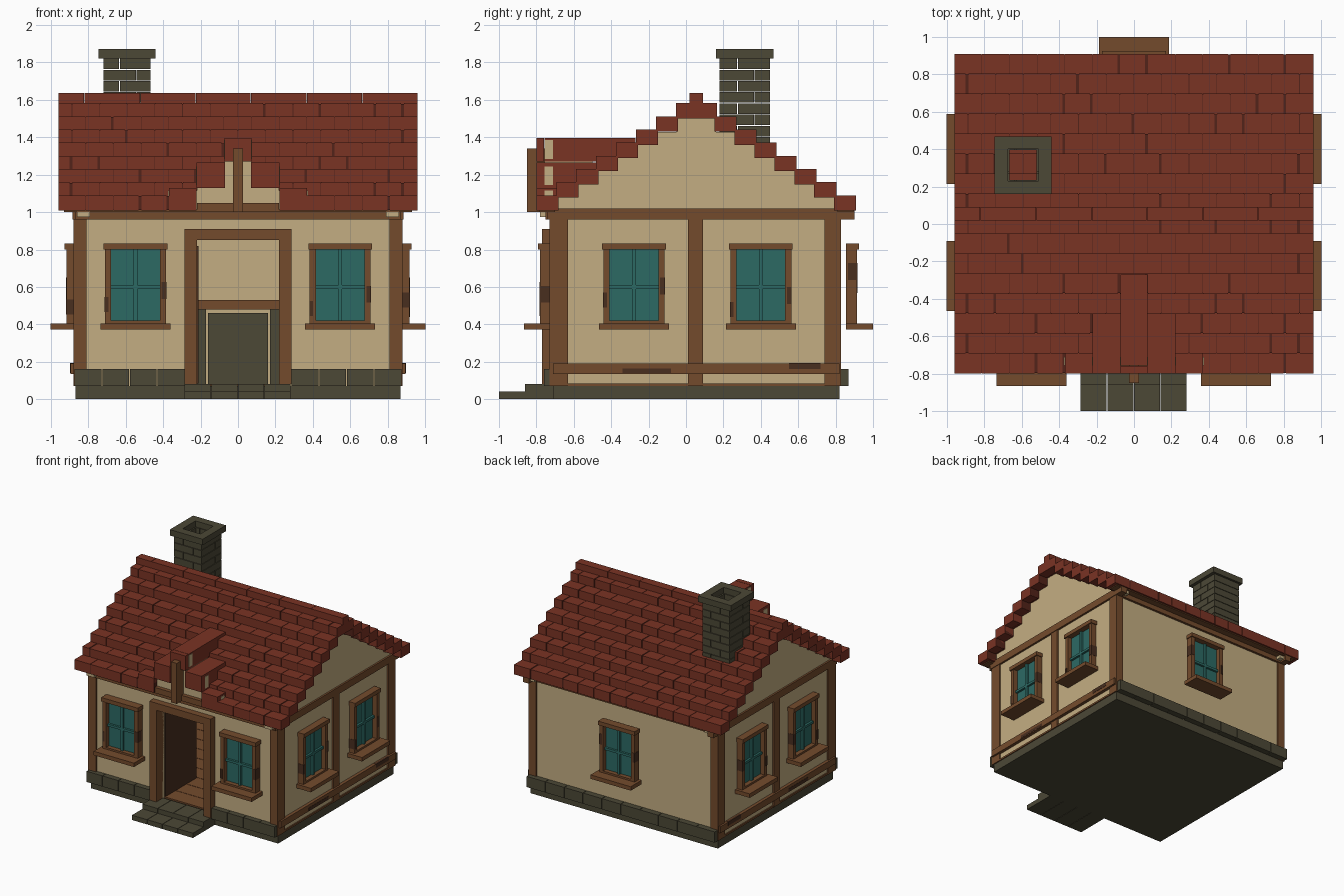
import bpy, bmesh, random

if "Cube" in bpy.data.objects:
    bpy.data.objects.remove(bpy.data.objects["Cube"])
random.seed(4)

def material(name, r, g, b):
    lin = lambda c: ((c / 255 + 0.055) / 1.055) ** 2.4
    m = bpy.data.materials.new(name)
    m.diffuse_color = (lin(r), lin(g), lin(b), 1)
    m.use_nodes = True
    m.node_tree.nodes["Principled BSDF"].inputs["Base Color"].default_value = m.diffuse_color
    return m

RED = material("red_tile", 122, 51, 36)
DARKRED = material("dark_tile_joint", 82, 35, 25)
CREAM = material("cream_plaster", 196, 174, 130)
WOOD = material("brown_wood", 116, 75, 44)
DARKWOOD = material("dark_wood", 72, 46, 31)
STONE = material("grey_stone", 76, 72, 54)
GLASS = material("teal_glass", 44, 106, 100)

QUADS = [(0, 2, 3, 1), (4, 5, 7, 6), (0, 1, 5, 4), (2, 6, 7, 3), (0, 4, 6, 2), (1, 3, 7, 5)]

def part(name, mat, boxes):
    """One object made of boxes (x0, x1, y0, y1, z0, z1)."""
    bm = bmesh.new()
    for x0, x1, y0, y1, z0, z1 in boxes:
        xs, ys, zs = sorted((x0, x1)), sorted((y0, y1)), sorted((z0, z1))
        v = [bm.verts.new((x, y, z)) for x in xs for y in ys for z in zs]
        for q in QUADS:
            bm.faces.new([v[i] for i in q])
    bmesh.ops.recalc_face_normals(bm, faces=bm.faces)
    me = bpy.data.meshes.new(name)
    bm.to_mesh(me)
    bm.free()
    me.materials.append(mat)
    ob = bpy.data.objects.new(name, me)
    bpy.context.collection.objects.link(ob)
    return ob

def mirror(boxes):
    return boxes + [(-b[1], -b[0]) + b[2:] for b in boxes]

# ---- stone base, courses and steps
part("foundation", STONE, [(-.87, .87, -.71, .82, 0, .07)])
course = []
n = 4
for i in range(n):
    a, b = .287 + i * .59 / n, .287 + (i + 1) * .59 / n - .004
    course += mirror([(a, b, -.76, -.69, .07, .16)])
for i in range(10):
    a = -.875 + i * .175
    course.append((a, a + .171, .80, .87, .07, .16))
part("stone_course", STONE, course)
steps = []
for i in range(4):
    a = -.285 + i * .1425
    steps += [(a, a + .139, -1, -.86, 0, .04), (a, a + .139, -.86, -.68, 0, .08)]
part("front_steps", STONE, steps)

# ---- plaster walls with door opening
part("walls", CREAM,
     mirror([(.83, .868, -.70, .81, .07, 1.0), (.22, .85, -.715, -.66, .07, 1.0)]) +
     [(-.22, .22, -.715, -.66, .85, 1.0), (-.85, .85, .77, .82, .07, 1.0)])

# ---- interior floor, hearth and open door
part("floor_planks", WOOD, [(-.83, .83, -.66 + i * .143, -.521 + i * .143, .06, .082)
                            for i in range(10)])
part("hearth", STONE, [(-.22, -.17, .58, .77, .08, .48), (.17, .22, .58, .77, .08, .48),
                       (-.16, .16, .6, .77, .08, .46)])
part("mantel", WOOD, [(-.24, .24, .55, .77, .48, .53)])
part("open_door", DARKWOOD, [(-.245, -.212, -.66, -.25, .085, .82)])

# ---- timber frame
part("posts", WOOD, mirror([
    (.81, .88, -.73, -.63, .07, .97), (.81, .88, .74, .83, .07, .97),
    (.83, .88, .01, .09, .07, .97)]))
part("side_beams", WOOD, mirror([
    (.83, .885, -.74, .90, .96, 1.02), (.85, .895, -.71, .82, .135, .19),
    (.85, .878, -.71, .82, .07, .085)]))
part("eave_beams", WOOD, [(-.87, .87, -.75, -.69, .96, 1.0), (-.87, .87, .80, .84, .96, 1.0),
                          (-.93, .93, -.785, -.70, 1.0, 1.015),
                          (-.93, .93, .81, .895, 1.0, 1.015)])
part("beam_ends", CREAM, mirror([(.79, .86, -.78, -.74, .975, 1.0),
                                 (.79, .86, .83, .88, .975, 1.0)]))
part("beam_stains", DARKWOOD, mirror([(.88, .897, -.34, -.08, .14, .165),
                                      (.88, .897, .55, .72, .16, .192)]))

# ---- door frame
part("door_frame", WOOD, mirror([(.22, .285, -.77, -.66, .08, .85)]) +
     [(-.285, .285, -.77, -.66, .85, .91)])

# ---- windows
def window(name, side, c, wall):
    """side: which wall; c: centre along it; wall: plane behind the frame."""
    def place(u0, u1, d0, d1, z0, z1):
        d0, d1 = wall + d0, wall + d1
        if side == "front":
            return (c + u0, c + u1, -d1, -d0, z0, z1)
        if side == "back":
            return (c + u0, c + u1, d0, d1, z0, z1)
        s = 1 if side == "right" else -1
        return (s * d0, s * d1, c + u0, c + u1, z0, z1)
    part(name + "_frame", WOOD, [place(*b) for b in (
        (-.17, .17, -.01, .06, .80, .833), (-.163, -.13, -.01, .05, .40, .80),
        (.13, .163, -.01, .05, .40, .80), (-.163, .163, -.01, .05, .40, .42))])
    part(name + "_sill", WOOD, [place(-.187, .187, -.01, .135, .372, .405)])
    part(name + "_glass", GLASS, [place(*b) for b in (
        (-.132, .132, -.005, .012, .415, .80), (-.01, .01, .0, .03, .415, .80),
        (-.132, .132, .0, .03, .59, .61))])
    z = random.uniform(.5, .65)
    part(name + "_stain", DARKWOOD, [place(.14, .165, .0, .052, z, z + .09),
                                     place(-.165, -.145, .0, .052, z - .07, z + .01)])

for i, c in enumerate((-.548, .546)):
    window("front_window_%d" % i, "front", c, .73)
for i, c in enumerate((-.278, .40)):
    window("right_window_%d" % i, "right", c, .868)
    window("left_window_%d" % i, "left", c, .868)
window("back_window", "back", 0, .865)

# ---- stepped main roof
YC, ROWS, HALF, TW = .055, 8, .96, .1477
tiles, under, gable = [], [], []
for r in range(ROWS):
    out = .855 - r * .1065
    z0, z1 = 1.008 + r * .0703, 1.09 + r * .0703
    inner = max(out - .118, 0)
    for s in (-1, 1):
        ya, yb = YC + s * inner, YC + s * out
        start = -HALF if r % 2 == 0 else -HALF - TW / 2
        k = 0
        while start + k * TW < HALF - .01:
            a = max(start + k * TW, -HALF)
            b = min(start + (k + 1) * TW, HALF) - random.choice((.003, .003, .014))
            k += 1
            if start + k * TW >= HALF - .01:
                b = HALF
            pieces = [(a, b)]
            if s < 0 and r == 0:      # leave room for the dormer
                pieces = [(a, min(b, -.222)), (max(a, .222), b)]
            tiles += [(p, q, ya, yb, z0, z1) for p, q in pieces if q - p > .01]
        y2 = YC + s * (out - .004)
        spans = [(-.955, -.222), (.222, .955)] if s < 0 and r == 0 else [(-.955, .955)]
        under += [(p, q, ya, y2, z0 + .003, z1 - .004) for p, q in spans]
    gw = out - .11
    if gw > .02:
        gable += mirror([(.82, .87, YC - gw, YC + gw, z0 - .01, z1 - .012)])
part("roof_tiles", RED, tiles)
part("roof_joints", DARKRED, under)
part("gable_walls", CREAM, gable)
ridge = [-.96, -.82, -.52, -.225, .07, .37, .665, .96]
part("ridge_tiles", RED, [(a, b - (.003 if b < .9 else 0), .02, .092, 1.57, 1.637)
                          for a, b in zip(ridge, ridge[1:])])

# ---- dormer over the door
part("dormer_roof", RED, [(-.072, .072, -.8, -.76, 1.27, 1.395),
                          (-.072, .072, -.757, -.27, 1.27, 1.395)] +
     mirror([(.07, .222, -.8, -.47, 1.13, 1.265), (.222, .37, -.8, -.64, 1.008, 1.13)]))
part("dormer_wall", CREAM, [(-.22, .22, -.757, -.6, 1.0, 1.131),
                            (-.071, .071, -.757, -.5, 1.1, 1.272)] +
     [(-w, w, -.757, -.71, z, z + .1) for w, z in ((.374, 1.015), (.225, 1.145), (.075, 1.285))])
part("dormer_timber", WOOD, [(-.026, .026, -.85, -.755, 1.0, 1.34),
                             (-.22, .22, -.79, -.70, 1.015, 1.05)])

# ---- chimney of brick courses around an open flue
bricks = []
x0, x1, y0, y1, t = -.72, -.467, .18, .45, .055
for i in range(9):
    za, zb = 1.285 + i * .06, 1.341 + i * .06
    m = (x0 + x1) / 2 + (.05 if i % 2 else -.04)
    k = (y0 + y1) / 2 + (.05 if i % 2 else -.04)
    for ya in (y0, y1 - t):
        bricks += [(x0, m - .002, ya, ya + t, za, zb), (m + .002, x1, ya, ya + t, za, zb)]
    for xa in (x0, x1 - t):
        bricks += [(xa, xa + t, y0 + t, k - .002, za, zb), (xa, xa + t, k + .002, y1 - t, za, zb)]
part("chimney_bricks", STONE, bricks)
part("chimney_cap", STONE, [(-.745, -.44, .16, .23, 1.822, 1.872),
                            (-.745, -.44, .40, .468, 1.822, 1.872),
                            (-.745, -.675, .23, .40, 1.822, 1.872),
                            (-.51, -.44, .23, .40, 1.822, 1.872)])
